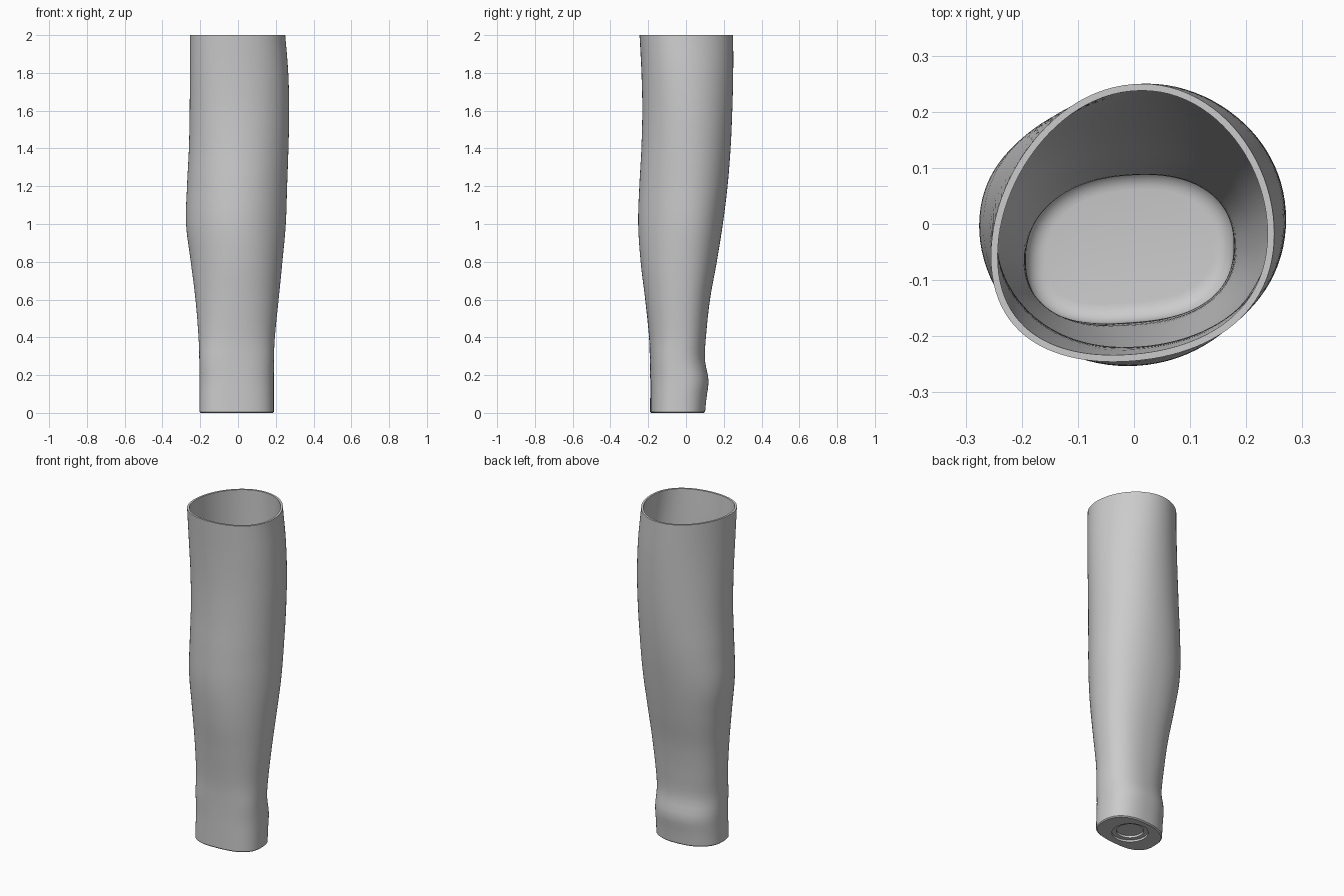
import bpy
import bmesh
from math import sin, cos, pi, sqrt, copysign

cube = bpy.data.objects.get("Cube")
if cube:
    bpy.data.objects.remove(cube)

SIDES = 96
WALL = 0.012
FLOOR = 0.05
BASE_CENTRE = (-0.005, -0.04)

# Height, left and right limits in x, front and back limits in y, skew, egg shape
SECTIONS = [
    (0.0, -.205, .19, -.188, .10, .013, -.01),
    (0.08, -.205, .19, -.188, .108, .013, -.01),
    (0.17, -.205, .19, -.188, .119, .013, -.01),
    (0.28, -.205, .19, -.19, .10, .013, -.01),
    (0.4, -.209, .195, -.195, .105, .01, 0),
    (0.6, -.225, .215, -.216, .127, .005, .01),
    (0.8, -.25, .235, -.24, .163, 0, .02),
    (1.0, -.275, .253, -.253, .195, 0, .025),
    (1.2, -.27, .26, -.247, .22, .004, .015),
    (1.4, -.26, .267, -.236, .236, .01, 0),
    (1.6, -.256, .271, -.231, .245, .016, -.015),
    (1.8, -.255, .266, -.235, .25, .02, -.03),
    (2.0, -.255, .25, -.245, .25, .02, -.04),
]


def section_at(z):
    """Smoothly interpolate the section table at a height."""
    last = len(SECTIONS) - 1
    i = 0
    while i < last - 1 and z > SECTIONS[i + 1][0]:
        i += 1
    p0, p1 = SECTIONS[max(i - 1, 0)], SECTIONS[i]
    p2, p3 = SECTIONS[i + 1], SECTIONS[min(i + 2, last)]
    h = p2[0] - p1[0]
    t = (z - p1[0]) / h
    values = []
    for a, b, c, d in zip(p0[1:], p1[1:], p2[1:], p3[1:]):
        m1 = (c - a) / (p2[0] - p0[0]) * h
        m2 = (d - b) / (p3[0] - p1[0]) * h
        u = 1 - t
        values.append(b * (1 + 2 * t) * u * u + m1 * t * u * u
                      + c * t * t * (3 - 2 * t) - m2 * t * t * u)
    return values


def body_ring(z, inset=0.0, shape_z=None):
    """Closed, slightly squared egg outline of the sleeve."""
    shape_z = z if shape_z is None else shape_z
    x0, x1, y0, y1, skew, egg = section_at(shape_z)
    a, b = (x1 - x0) / 2 - inset, (y1 - y0) / 2 - inset
    depth = sqrt(b * b - skew * skew)
    # Squarer near the base, rounder at the top
    power = 2 / (2.5 - 0.45 * min(shape_z, 1.0))
    points = []
    for i in range(SIDES):
        t = 2 * pi * i / SIDES
        c = copysign(abs(cos(t)) ** power, cos(t))
        s = copysign(abs(sin(t)) ** power, sin(t))
        points.append(((x0 + x1) / 2 + a * c,
                       (y0 + y1) / 2 + depth * s + skew * c + egg * c * c, z))
    return points


def circle_ring(radius, z):
    cx, cy = BASE_CENTRE
    return [(cx + radius * cos(2 * pi * i / SIDES),
             cy + radius * sin(2 * pi * i / SIDES), z) for i in range(SIDES)]


# Stepped round recess in the underside
rings = [circle_ring(0.075, 0.025), circle_ring(0.075, 0.012),
         circle_ring(0.1, 0.012), circle_ring(0.1, 0)]

# Bevelled foot and outer wall up to the rim
rings += [body_ring(0, 0.006), body_ring(0.006)]
steps = 60
rings += [body_ring(2 * i / steps) for i in range(1, steps + 1)]

# Inner wall down to the rounded floor
fillet = 0.035
bottom = FLOOR + fillet
for i in range(steps + 1):
    rings.append(body_ring(2 + (bottom - 2) * i / steps, WALL))
for i in range(1, 7):
    angle = pi / 2 * i / 6
    rings.append(body_ring(bottom - fillet * sin(angle),
                           WALL + fillet * (1 - cos(angle)), bottom))

# Skin the rings into one closed shell
bm = bmesh.new()
loops = [[bm.verts.new(p) for p in ring] for ring in rings]
for low, high in zip(loops, loops[1:]):
    for i in range(SIDES):
        j = (i + 1) % SIDES
        bm.faces.new((low[i], low[j], high[j], high[i]))
bm.faces.new(loops[0][::-1])
bm.faces.new(loops[-1])
bmesh.ops.recalc_face_normals(bm, faces=bm.faces)
mesh = bpy.data.meshes.new("hollow_sleeve")
bm.to_mesh(mesh)
bm.free()

# Plain grey material
grey = bpy.data.materials.new("plain grey")
grey.use_nodes = True
colour = (0.6, 0.6, 0.6, 1)
grey.diffuse_color = colour
grey.node_tree.nodes["Principled BSDF"].inputs["Base Color"].default_value = colour
mesh.materials.append(grey)

sleeve = bpy.data.objects.new("hollow_sleeve", mesh)
bpy.context.collection.objects.link(sleeve)
bpy.ops.object.select_all(action='DESELECT')
sleeve.select_set(True)
bpy.context.view_layer.objects.active = sleeve
bpy.ops.object.shade_smooth_by_angle(angle=pi / 6)
